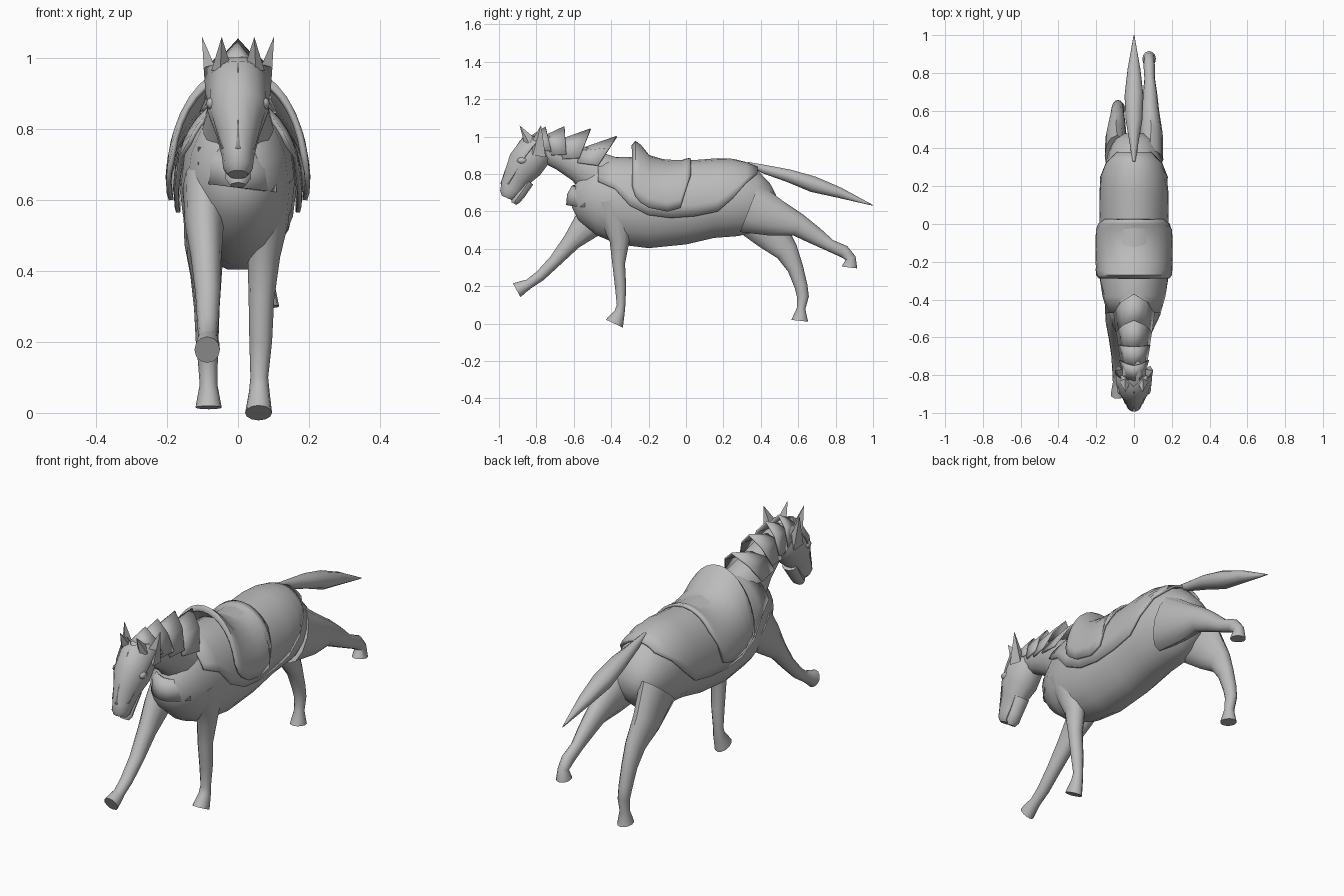
import bpy, bmesh, math
from mathutils import Vector

coat = bpy.data.materials.new("plain_grey")
coat.diffuse_color = (0.5, 0.5, 0.5, 1)


def finish(name, bm, thick=0, angle=40):
    bmesh.ops.recalc_face_normals(bm, faces=bm.faces)
    me = bpy.data.meshes.new(name)
    bm.to_mesh(me)
    bm.free()
    me.materials.append(coat)
    ob = bpy.data.objects.new(name, me)
    bpy.context.collection.objects.link(ob)
    if thick:
        mod = ob.modifiers.new("thickness", 'SOLIDIFY')
        mod.thickness = thick
        mod.offset = 0
    bpy.ops.object.select_all(action='DESELECT')
    ob.select_set(True)
    bpy.context.view_layer.objects.active = ob
    bpy.ops.object.shade_smooth_by_angle(angle=math.radians(angle))
    return ob


def skin(bm, rows, closed):
    """Join rows of points with quads."""
    vs = [[bm.verts.new(p) for p in r] for r in rows]
    n = len(rows[0])
    for a, b in zip(vs, vs[1:]):
        for i in range(n if closed else n - 1):
            j = (i + 1) % n
            bm.faces.new((a[i], a[j], b[j], b[i]))
    return vs


def loft(name, stations, n=12, upright=False):
    """Oval rings (x, y, z, half width, half depth) along a path."""
    rows = []
    for i, (x, y, z, rx, rn) in enumerate(stations):
        a, b = stations[max(i - 1, 0)], stations[min(i + 1, len(stations) - 1)]
        d = Vector((0, b[1] - a[1], b[2] - a[2])).normalized()
        nor = Vector((0, 0, 1)) if upright else Vector((0, -d.z, d.y))
        rows.append([Vector((x + rx * math.cos(t), y, z)) + nor * rn * math.sin(t)
                     for t in (2 * math.pi * k / n for k in range(n))])
    bm = bmesh.new()
    vs = skin(bm, rows, True)
    bm.faces.new(vs[0])
    bm.faces.new(vs[-1])
    return finish(name, bm)


def drape(name, stations, n=14, thick=0.012):
    """Arched cloth: (y, centre z, half width, height, lower edge z)."""
    rows = []
    for y, zc, hw, h, low in stations:
        t0 = math.asin(max(-0.95, min(0.95, (low - zc) / h)))
        ts = [t0 + (math.pi - 2 * t0) * k / n for k in range(n + 1)]
        rows.append([(hw * math.cos(t), y, zc + h * math.sin(t)) for t in ts])
    bm = bmesh.new()
    skin(bm, rows, False)
    return finish(name, bm, thick)


# Barrel of the body: y, bottom, top, half width
BODY = [(-.61, .62, .70, .04), (-.575, .55, .79, .095), (-.48, .47, .86, .14),
        (-.36, .42, .88, .16), (-.2, .40, .87, .165), (0, .42, .855, .165),
        (.15, .455, .87, .165), (.28, .465, .865, .16), (.38, .49, .825, .135),
        (.45, .55, .75, .1), (.48, .61, .69, .05)]
loft("body", [(0, y, (b + t) / 2, w, (t - b) / 2) for y, b, t, w in BODY], 18, True)


def body_at(y):
    for a, b in zip(BODY, BODY[1:]):
        if a[0] <= y <= b[0]:
            f = (y - a[0]) / (b[0] - a[0])
            return [p + (q - p) * f for p, q in zip(a, b)]


# Neck, head, jaw and tail
loft("neck", [(0, -.34, .70, .12, .17), (0, -.46, .785, .105, .135), (0, -.56, .85, .085, .1),
              (0, -.66, .90, .07, .085), (0, -.78, .945, .06, .07)], 14)
loft("head", [(0, -.75, .985, .045, .04), (0, -.80, .93, .085, .1), (0, -.86, .85, .086, .1),
              (0, -.905, .78, .06, .075), (0, -.935, .72, .045, .06),
              (0, -.95, .69, .042, .05), (0, -.958, .672, .028, .03)], 14)
loft("jaw", [(0, -.84, .76, .04, .03), (0, -.885, .695, .035, .03),
             (0, -.91, .66, .036, .026), (0, -.92, .642, .022, .015)], 10)
loft("tail", [(0, .33, .855, .008, .01), (0, .42, .825, .022, .025), (0, .55, .79, .044, .036),
              (0, .68, .745, .05, .045), (0, .82, .70, .034, .03), (0, 1.0, .632, .002, .002)], 10)

# Legs, each in its own galloping pose
loft("front_right_leg", [(.09, -.39, .66, .065, .12), (.085, -.37, .54, .058, .08),
     (.073, -.355, .44, .046, .053), (.066, -.36, .32, .036, .034), (.064, -.35, .2, .032, .03),
     (.06, -.347, .1, .025, .023), (.06, -.355, .06, .029, .028), (.058, -.383, 0, .038, .05)])
loft("front_left_leg", [(-.09, -.42, .64, .065, .12), (-.095, -.52, .535, .055, .085),
     (-.09, -.61, .44, .043, .05), (-.085, -.7, .335, .035, .034), (-.085, -.78, .255, .03, .029),
     (-.085, -.84, .212, .027, .026), (-.085, -.865, .2, .032, .032), (-.087, -.905, .178, .036, .042)])
loft("hind_right_leg", [(.085, .34, .62, .07, .14), (.09, .48, .565, .062, .1),
     (.085, .6, .527, .048, .062), (.085, .69, .47, .038, .048), (.083, .77, .418, .028, .033),
     (.08, .845, .385, .03, .034), (.08, .88, .35, .026, .028), (.08, .874, .3, .036, .042)])
loft("hind_left_leg", [(-.09, .36, .6, .065, .14), (-.095, .46, .475, .056, .095),
     (-.09, .54, .385, .044, .062), (-.088, .585, .295, .036, .043), (-.087, .615, .2, .032, .035),
     (-.085, .625, .145, .028, .032), (-.083, .615, .08, .025, .023), (-.083, .608, .015, .037, .045)])

# Saddle cloth following the body
cloth = []
for y, low in [(-.47, .76), (-.38, .72), (-.3, .63), (-.2, .58), (-.08, .565), (.05, .575),
               (.17, .60), (.25, .67), (.32, .75), (.38, .80)]:
    _, b, t, w = body_at(y)
    cloth.append((y, (b + t) / 2, w + .012, (t - b) / 2 + .009, low))
drape("saddle_cloth", cloth)

# Saddle with raised pommel at the front and a small cantle behind
drape("saddle", [(-.285, .68, .185, .27, .73), (-.27, .66, .194, .31, .68), (-.245, .66, .196, .29, .65),
                 (-.2, .66, .197, .235, .62), (-.1, .66, .197, .205, .6), (-.03, .66, .195, .205, .62),
                 (0, .66, .19, .215, .72), (.025, .66, .183, .22, .79)], 16, .014)

# Overlapping pointed neck plates: top front, top tip, low front, low rear, half width
PLATES = [((-.83, 1.0), (-.75, 1.05), (-.77, .93), (-.72, .92), .07),
          ((-.77, .995), (-.65, 1.052), (-.72, .90), (-.64, .905), .077),
          ((-.69, .975), (-.51, 1.04), (-.66, .88), (-.57, .885), .086),
          ((-.57, .93), (-.37, 1.0), (-.58, .86), (-.47, .845), .1)]
for k, (tf, tr, lf, lr, w) in enumerate(PLATES):
    rows = []
    for top, low, ww, lift in ((tf, lf, w - .008, .86), (tr, lr, w + .006, .6)):
        my, mz = [l + (t - l) * lift for l, t in zip(low, top)]
        rows.append([(-ww, *low), (-ww * .62, my, mz), (0, *top), (ww * .62, my, mz), (ww, *low)])
    bm = bmesh.new()
    skin(bm, rows, False)
    finish("neck_plate_%d" % (k + 1), bm, .008, 25)

# Breast plate wrapped around the chest
bm = bmesh.new()
rows = [[(x, -.635 + back + 9 * x * x, z - .12 * x) for x in (-.108, -.07, -.035, 0, .035, .07, .104)]
        for z, back in ((.735, .03), (.69, .005), (.635, 0))]
skin(bm, rows, False)
finish("breast_plate", bm, .012)

# Forehead guard laid over the front of the head
bm = bmesh.new()
skin(bm, [[(x * w, y + d * abs(x), z) for x in (-1, -.5, 0, .5, 1)]
          for w, y, z, d in ((.06, -.865, 1.0, .06), (.095, -.89, .97, .09),
                             (.09, -.935, .90, .08), (.066, -.965, .82, .06), (.046, -.99, .745, .04))], False)
finish("face_guard", bm, .006)


def spike(name, base, tip):
    bm = bmesh.new()
    vs = [bm.verts.new(p) for p in base]
    t = bm.verts.new(tip)
    bm.faces.new(vs)
    for i in range(len(vs)):
        bm.faces.new((vs[i], vs[(i + 1) % len(vs)], t))
    finish(name, bm, 0, 25)


# Paired ears, side spikes of the head guard, and brows
for s, side in ((1, "right"), (-1, "left")):
    spike("ear_" + side, [(s * .022, -.845, .985), (s * .05, -.865, .965), (s * .075, -.84, .965),
                          (s * .05, -.8, .985)], (s * .046, -.89, 1.06))
    spike("guard_spike_" + side, [(s * .06, -.83, .965), (s * .092, -.82, .90), (s * .085, -.75, .89),
                                  (s * .06, -.77, .965)], (s * .102, -.775, 1.062))
    bm = bmesh.new()
    bmesh.ops.create_uvsphere(bm, u_segments=10, v_segments=6, radius=1)
    for v in bm.verts:
        v.co = (s * .074 + v.co.x * .016, -.875 + v.co.y * .028, .872 + v.co.z * .018)
    finish("brow_" + side, bm)
